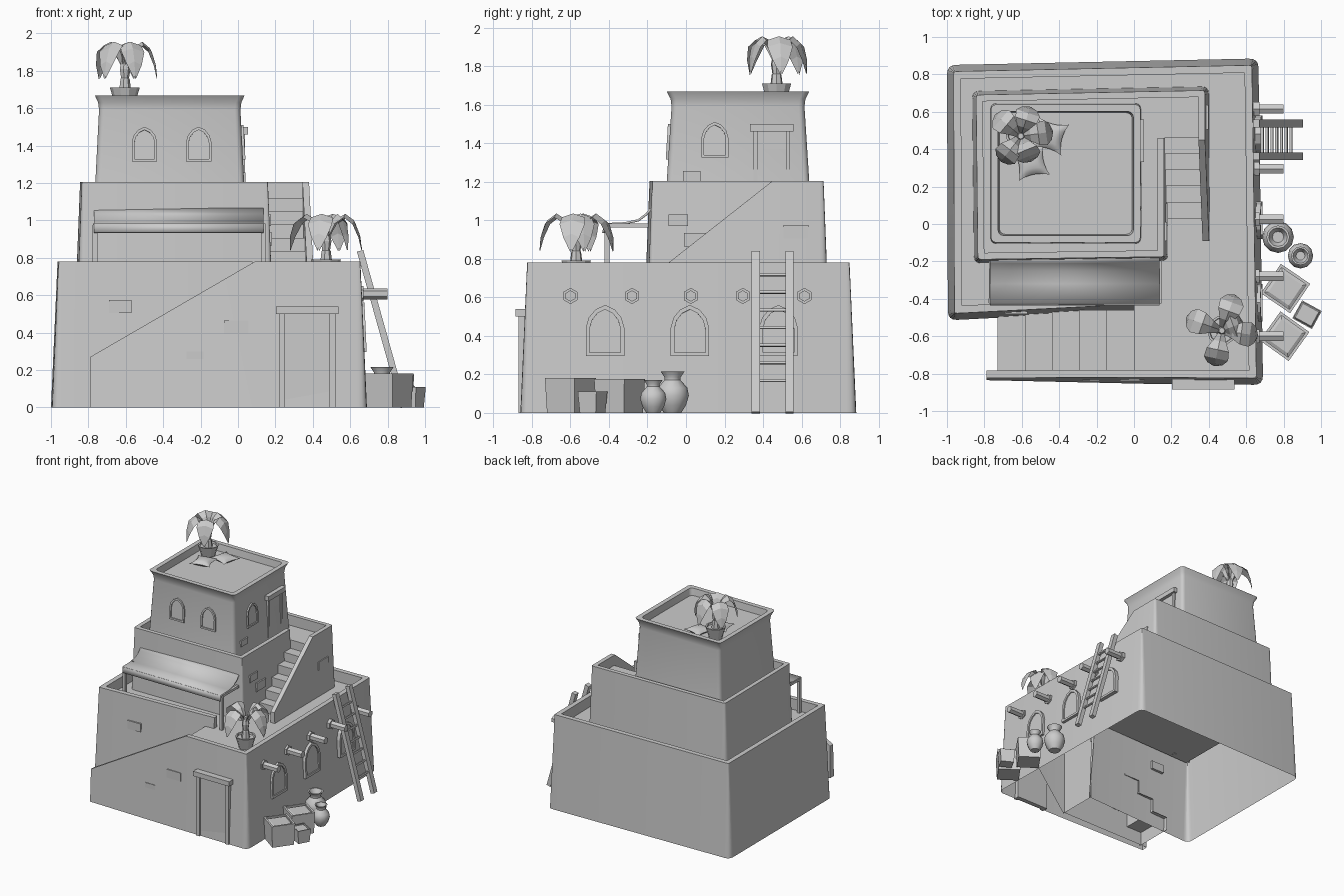
import bpy, bmesh, math
from mathutils import Matrix, Vector

if "Cube" in bpy.data.objects:
    bpy.data.objects.remove(bpy.data.objects["Cube"])

def obj(name, verts, faces, mat=None, smooth=False):
    me = bpy.data.meshes.new(name)
    me.from_pydata([tuple(v) for v in verts], [], faces)
    bm = bmesh.new(); bm.from_mesh(me)
    bmesh.ops.recalc_face_normals(bm, faces=bm.faces)
    bm.to_mesh(me); bm.free()
    ob = bpy.data.objects.new(name, me)
    bpy.context.collection.objects.link(ob)
    if mat: ob.matrix_world = mat
    if smooth:
        for o in bpy.context.selected_objects: o.select_set(False)
        bpy.context.view_layer.objects.active = ob
        ob.select_set(True)
        bpy.ops.object.shade_smooth_by_angle(angle=math.radians(35))
    return ob

def box(name, c, s, mat=None):
    v = [(c[0]+i*s[0]/2, c[1]+j*s[1]/2, c[2]+k*s[2]/2) for i in (-1, 1) for j in (-1, 1) for k in (-1, 1)]
    return obj(name, v, [(0,1,3,2),(4,5,7,6),(0,1,5,4),(2,3,7,6),(0,2,6,4),(1,3,7,5)], mat)

def loft(name, rings, mat=None, caps=(0, 1), closed=True, smooth=False):
    n = len(rings[0]); v = [p for r in rings for p in r]
    f = [(a*n+i, a*n+(i+1) % n, (a+1)*n+(i+1) % n, (a+1)*n+i)
         for a in range(len(rings)-1) for i in range(n if closed else n-1)]
    if caps[0]: f.append(tuple(range(n)))
    if caps[1]: f.append(tuple(range(len(v)-n, len(v))))
    return obj(name, v, f, mat, smooth)

def lathe(name, prof, n, mat, smooth=False, caps=(1, 1)):
    return loft(name, [[(r*math.cos(2*math.pi*i/n), r*math.sin(2*math.pi*i/n), z) for i in range(n)]
                       for r, z in prof], mat, caps, smooth=smooth)

def at(x, y, z, rz=0, rx=0, ry=0):
    return (Matrix.Translation((x, y, z)) @ Matrix.Rotation(rz, 4, 'Z')
            @ Matrix.Rotation(ry, 4, 'Y') @ Matrix.Rotation(rx, 4, 'X'))

# Battered parapet wall along an open path of (x, y, top z, inner bottom z, fillet)
def wall(name, path, z0, thick, batter, height):
    pts = []
    for i, (x, y, zt, zi, r) in enumerate(path):
        p = Vector((x, y))
        if r and 0 < i < len(path)-1:
            a = p+(Vector(path[i-1][:2])-p).normalized()*r
            b = p+(Vector(path[i+1][:2])-p).normalized()*r
            for k in range(5):
                t = k/4
                pts.append((a*(1-t)**2+p*2*t*(1-t)+b*t*t, zt, zi))
        else:
            pts.append((p, zt, zi))
    rows = [[], [], [], []]
    nrm = []
    for i in range(len(pts)-1):
        d = (pts[i+1][0]-pts[i][0]).normalized()
        nrm.append(Vector((d.y, -d.x)))
    for i, (p, zt, zi) in enumerate(pts):
        a, b = nrm[max(i-1, 0)], nrm[min(i, len(nrm)-1)]
        m = (a+b).normalized(); m = m/max(m.dot(b), .5)
        t = p+m*batter*(zt-z0)/height
        q = t+m*thick
        for row, (c, z) in zip(rows, ((p, z0), (t, zt), (q, zt), (q, zi))):
            row.append((c.x, c.y, z))
    n = len(pts)
    ob_f = [(a*n+i, a*n+i+1, (a+1)*n+i+1, (a+1)*n+i) for a in range(3) for i in range(n-1)]
    ob_f += [(0, n, 2*n, 3*n), (n-1, 2*n-1, 3*n-1, 4*n-1)]
    return obj(name, [p for r in rows for p in r], ob_f, None, True)

def floor(name, pts, z):
    obj(name, [(x, y, z) for x, y in pts], [tuple(range(len(pts)))])

# Zigzag stair sheet running along local x
def stairs(name, run, z0, z1, rises, width, mat):
    prof = []
    for i in range(rises):
        x = run*i/(rises-1)
        prof += [(x, z0+(z1-z0)*i/rises), (x, z0+(z1-z0)*(i+1)/rises)]
    loft(name, [[(x, s, z) for x, z in prof] for s in (0, width)], mat, (0, 0), False)

# Lower storey
wall("lower_wall", [(.08,-.46,.78,.69,0), (-.995,-.515,.78,.69,.05), (-1,.85,.78,.69,.05),
     (.665,.885,.78,.69,.05), (.69,-.86,.78,.69,.05), (.09,-.855,.78,0,0), (-.79,-.835,.27,0,0)],
     0, .04, .035, .78)
floor("lower_terrace", [(0,-.78), (.63,-.79), (.62,.83), (-.94,.8), (-.93,-.46), (0,-.43)], .69)
stairs("lower_stairs", .73, 0, .69, 6, .34, at(-.73, -.8, 0))
obj("stair_back_wall", [(.07,-.8,0), (.07,-.45,0), (.07,-.45,.69), (.07,-.8,.69)], [(0,1,2,3)])

# Middle storey with side stair slot
wall("middle_wall", [(.18,.46,1.205,1.12,0), (.18,-.195,1.205,1.12,.03), (-.855,-.21,1.205,1.12,.04),
     (-.865,.71,1.205,1.12,.04), (.40,.735,1.205,1.12,.04), (.40,.45,1.205,.69,0), (.405,-.09,.78,.69,0)],
     .69, .035, .02, .51)
floor("middle_terrace", [(.16,-.17), (.16,.46), (.37,.46), (.37,.71), (-.83,.69), (-.83,-.18)], 1.12)
stairs("middle_stairs", .43, .69, 1.12, 6, .22, at(.38, .03, 0, math.pi/2))

# Upper storey with flared rim
def rrect(hx, hy, z, r=.03):
    out = []
    for k, (sx, sy) in enumerate(((1,1), (-1,1), (-1,-1), (1,-1))):
        for j in range(4):
            a = math.pi/2*(k+j/3)
            out.append((-.365+sx*(hx-r)+r*math.cos(a), .27+sy*(hy-r)+r*math.sin(a), z))
    return out
loft("upper_storey", [rrect(.402,.375,1.12), rrect(.378,.345,1.59), rrect(.383,.35,1.63), rrect(.4,.37,1.668),
     rrect(.362,.332,1.668), rrect(.355,.325,1.61)], None, (0, 1), smooth=True)

# Pointed windows: frame ring plus panel, outward is local -y
def window(name, w, h, mat):
    half = [(-w,0), (-w,.55*h), (-.85*w,.75*h), (-.5*w,.91*h), (0,h)]
    o = half+[(-x, z) for x, z in half[-2::-1]]
    inn = [(x*.8, .45*h+(z-.45*h)*.84) for x, z in o]
    loft(name, [[(x, y, z) for x, z in l] for l, y in ((o,.02), (o,-.012), (inn,-.012), (inn,-.002))], mat, (0, 1))
R = math.pi/2
for y in (-.42, .02, .48):
    window("lower_window", .1, .265, at(.676, y, .295, R, -.045))
for x in (-.5, -.21):
    window("upper_window", .068, .185, at(x, -.093, 1.315, 0, -.06))
window("upper_side_window", .07, .185, at(.028, .15, 1.325, R, -.06))

# Doors: posts, lintel and panel
def door(name, w, h, p, d, mat):
    for s in (-1, 1):
        box(name+"_post", (s*(w-p)/2, 0, h/2), (p, d, h), mat)
    box(name+"_lintel", (0, -.005, h+.02), (w+.035, d+.02, .04), mat)
    box(name+"_panel", (0, .008, h/2), (w-2*p, d*.7, h), mat)
door("front_door", .3, .5, .03, .05, at(.37, -.845, 0))
door("upper_door", .19, .33, .02, .035, at(.02, .445, 1.13, R))

# Exposed bricks
for x, y, z, w, h, rz in ((-.63,-.467,.54,.12,.07,0), (-.01,-.824,.43,.13,.07,0), (-.23,-.824,.28,.09,.04,0),
                          (.162,-.04,1.0,.1,.06,R), (.167,.05,.9,.12,.07,R), (.382,.57,.94,.13,.07,R),
                          (.026,.03,1.23,.09,.05,R)):
    box("brick", (0, 0, 0), (w, .03, h), at(x, y, z, rz))

# Hexagonal roof beams with collars
for y in (-.6, -.28, .025, .295, .615):
    lathe("roof_beam", [(.029,0), (.029,.2)], 6, at(.6, y, .607, 0, 0, R))
    lathe("beam_collar", [(.042,0), (.042,.05)], 6, at(.62, y, .607, 0, 0, R))

# Leaning ladder
lad = at(.887, .45, 0, 0, 0, -math.atan2(.235, .84))
for s in (-1, 1):
    box("ladder_rail", (0, s*.088, .435), (.035, .042, .868), lad)
for i in range(7):
    box("ladder_rung", (0, 0, .175+.095*i), (.014, .17, .014), lad)

# Awning and its posts
prof = [(-.185,1.065), (-.21,1.035), (-.25,1.005), (-.32,.99), (-.425,.985), (-.435,.935)]
cloth = loft("awning_cloth", [[(x, y, z) for y, z in prof] for x in (-.77, .135)], None, (0, 0), False, True)
mod = cloth.modifiers.new("thickness", 'SOLIDIFY'); mod.thickness = .012
for x in (-.765, .135):
    box("awning_post", (x, -.41, .83), (.026, .026, .29))
    box("awning_arm", (x, -.31, .972), (.022, .23, .02))
box("awning_rail", (-.315, -.415, .97), (.92, .022, .022))

# Potted plants with drooping folded leaves
def plant(x, y, z, r, dirs):
    m = at(x, y, z)
    lathe("plant_pot", [(.05,0), (.08,.1), (.068,.1), (.065,.085)], 10, m)
    lathe("plant_trunk", [(.034,.08), (.026,.145), (.022,.15), (.03,.2), (.016,.26)], 7, m)
    st = [(.02,.22,.014), (.3,.315,.035), (.55,.345,.06), (.8,.31,.066), (.95,.24,.042), (1.02,.165,.004)]
    for a, k in dirs:
        rings = [[(q*k*r, -w, h-.02), (q*k*r, 0, h), (q*k*r, w, h-.02)] for q, h, w in st]
        loft("plant_leaf", rings, m @ Matrix.Rotation(math.radians(a), 4, 'Z'), (0, 0), False)
plant(.47, -.57, .69, .2, ((70,1), (160,1), (-8,.95), (258,.95), (20,.6)))
plant(-.605, .47, 1.61, .17, ((72,.95), (140,1.03), (8,1), (232,1), (292,.85)))

# Floor pillows with pinched corners
def pillow(x, y, z, s, h, rz):
    n = 8; v = []; f = []
    for side in (1, -1):
        b = len(v)
        for i in range(n+1):
            for j in range(n+1):
                p, q = 2*i/n-1, 2*j/n-1
                v.append((s*p*(.78+.22*q*q), s*q*(.78+.22*p*p), side*h*((1-p*p)*(1-q*q))**.5))
        f += [(b+i*(n+1)+j, b+i*(n+1)+j+1, b+(i+1)*(n+1)+j+1, b+(i+1)*(n+1)+j) for i in range(n) for j in range(n)]
    obj("pillow", v, f, at(x, y, z, rz), True)
pillow(-.45, .47, 1.637, .085, .027, -.25)
pillow(-.55, .33, 1.637, .085, .027, .2)

# Clay jars
for x, y, k in ((.77, -.07, 1), (.89, -.17, .8)):
    lathe("clay_jar", [(.045*k,0), (.07*k,.04*k), (.085*k,.09*k), (.077*k,.13*k), (.042*k,.17*k), (.042*k,.185*k),
          (.062*k,.215*k), (.05*k,.215*k), (.03*k,.175*k)], 12, at(x, y, 0), True)

# Open crates with heaped goods
for x, y, w, d, h, rz in ((.81,-.345,.19,.19,.175,-.6), (.805,-.6,.19,.19,.18,.95), (.925,-.485,.12,.11,.11,-.5)):
    sq = lambda s, z: [(a*(w/2-s), b*(d/2-s), z) for a, b in ((-1,-1), (1,-1), (1,1), (-1,1))]
    t = .015 if w > .15 else .006
    loft("crate", [sq(.008, 0), sq(0, h), sq(t, h), sq(t, h-.03)], at(x, y, 0, rz), (1, 0))
    loft("crate_goods", [sq(t, h-.015), sq(t*2, h-.006)], at(x, y, 0, rz), (0, 1))
